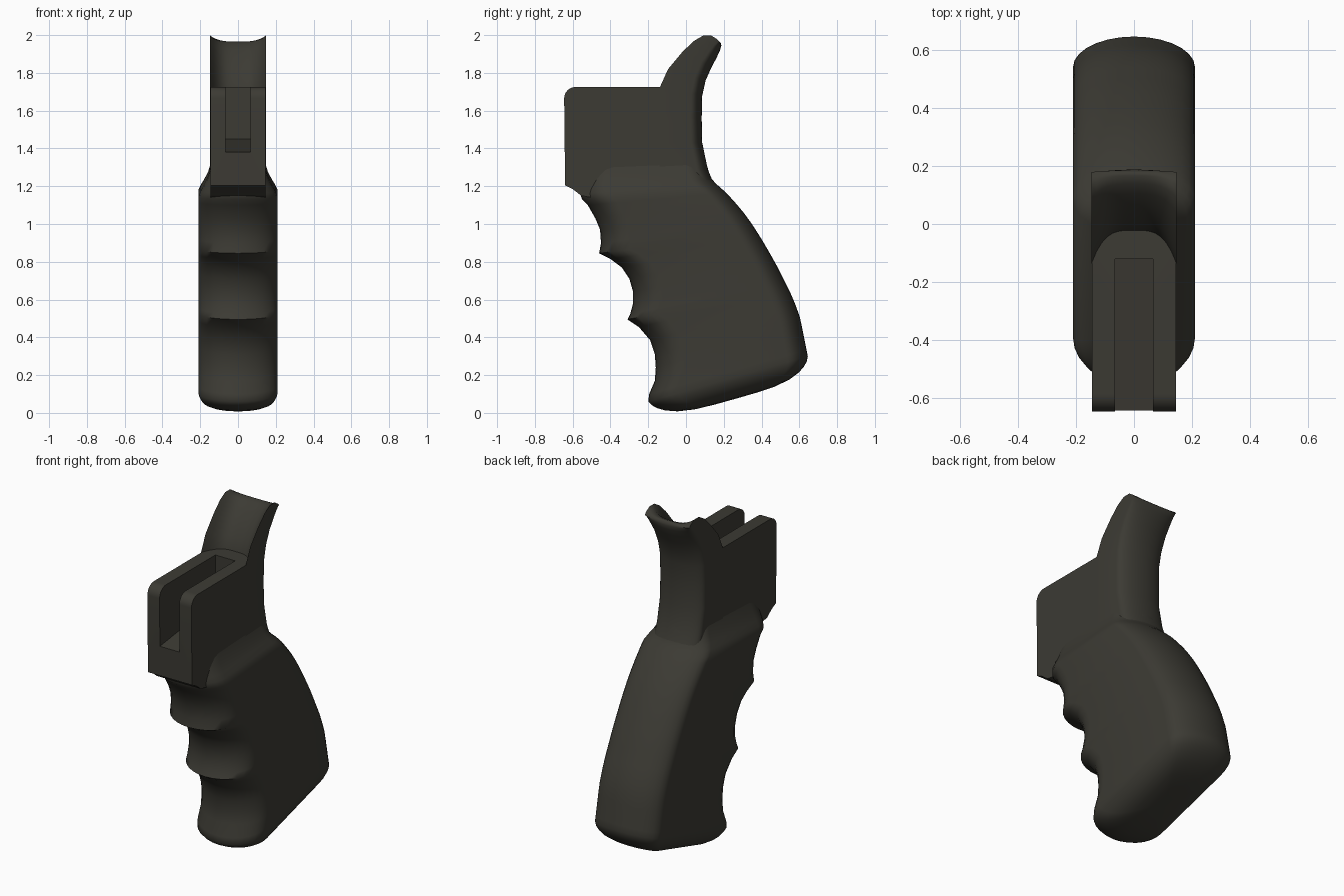
import bpy, bmesh, math
from mathutils import Vector

cube = bpy.data.objects.get("Cube")
if cube:
    bpy.data.objects.remove(cube)

polymer = bpy.data.materials.new("dark_olive_polymer")
polymer.use_nodes = True
COLOR = (0.045, 0.043, 0.034, 1)
polymer.diffuse_color = COLOR
polymer.node_tree.nodes["Principled BSDF"].inputs["Base Color"].default_value = COLOR


def finish(name, bm, angle):
    """Turn a bmesh into a smooth-by-angle object."""
    bmesh.ops.recalc_face_normals(bm, faces=bm.faces[:])
    mesh = bpy.data.meshes.new(name)
    bm.to_mesh(mesh)
    bm.free()
    mesh.materials.append(polymer)
    obj = bpy.data.objects.new(name, mesh)
    bpy.context.collection.objects.link(obj)
    bpy.ops.object.select_all(action='DESELECT')
    bpy.context.view_layer.objects.active = obj
    obj.select_set(True)
    if angle:
        bpy.ops.object.shade_smooth_by_angle(angle=math.radians(angle))
    return obj


def loft(name, rings, angle):
    """Skin a list of equal-length closed rings and cap both ends."""
    bm = bmesh.new()
    loops = [[bm.verts.new(p) for p in ring] for ring in rings]
    n = len(loops[0])
    for low, high in zip(loops, loops[1:]):
        for i in range(n):
            j = (i + 1) % n
            bm.faces.new((low[i], low[j], high[j], high[i]))
    bm.faces.new(loops[0])
    bm.faces.new(loops[-1])
    return finish(name, bm, angle)


def prism(name, outline, half_width, angle):
    """Extrude a side outline (y, z) symmetrically across x."""
    bm = bmesh.new()
    face = bm.faces.new([bm.verts.new((-half_width, y, z)) for y, z in outline])
    new = bmesh.ops.extrude_face_region(bm, geom=[face])["geom"]
    verts = [v for v in new if isinstance(v, bmesh.types.BMVert)]
    bmesh.ops.translate(bm, verts=verts, vec=(2 * half_width, 0, 0))
    return finish(name, bm, angle)


def interpolate(points, z):
    """Read y at height z on a polyline of (y, z), rising in z."""
    for (y0, z0), (y1, z1) in zip(points, points[1:]):
        if z <= z1:
            return y0 + (y1 - y0) * (z - z0) / (z1 - z0)
    return points[-1][0]


def side_arc(front, back, width, depth, steps, end):
    """Half-ellipse across x at one end of a section, from -x to +x."""
    axis = (back - front).normalized()
    start, sign = (front, 1) if end == "front" else (back, -1)
    pts = []
    for i in range(steps + 1):
        a = math.pi * (i / steps - 0.5)
        p = start + axis * sign * depth * (1 - math.cos(a))
        pts.append(Vector((width * math.sin(a), p.y, p.z)))
    return pts


# Hand grip: finger-grooved front edge, curved back edge
FRONT = [(-.20, .06), (-.195, .10), (-.165, .17), (-.16, .24), (-.165, .31),
         (-.19, .385), (-.25, .455), (-.31, .495), (-.295, .525), (-.28, .58),
         (-.28, .64), (-.30, .71), (-.34, .77), (-.40, .815), (-.46, .845),
         (-.45, .90), (-.455, .97), (-.48, 1.03), (-.52, 1.1), (-.55, 1.13),
         (-.56, 1.16), (-.56, 1.19), (-.56, 1.24), (-.55, 1.30)]
BACK = [(.645, .26), (.645, .30), (.605, .5), (.57, .6), (.47, .8), (.40, .92),
        (.33, 1.03), (.23, 1.15), (.14, 1.23), (.115, 1.29), (.09, 1.4)]
SHOULDER = [(.21, 0), (.21, 1.13), (.195, 1.17), (.165, 1.22), (.143, 1.30)]

rings = []
for y, z in FRONT:
    back_z = 0.3 + (z - 0.06) * 0.83
    front = Vector((0, y, z))
    back = Vector((0, interpolate(BACK, back_z), back_z))
    width = interpolate(SHOULDER, z)
    rings.append(side_arc(front, back, width, 0.16, 14, "front")
                 + side_arc(front, back, width, 0.11, 14, "back")[::-1])

# Domed underside of the grip
base = rings[0]
centre = sum(base, Vector()) / len(base)
down = Vector((0, 0.28, -0.96))
for s in (0.97, 0.92, 0.84, 0.7, 0.5, 0.25, 0.05):
    sag = 0.112 * (1 - s ** 4) ** 0.7
    rings.insert(0, [centre + (p - centre) * s + down * sag for p in base])
loft("hand_grip", rings, 60)

# Neck and tang: rounded back, hollowed front; (back y, z, front y, z, hollow)
TANG = [(.14, 1.23, -.14, 1.21, .4), (.115, 1.29, -.14, 1.28, .45),
        (.086, 1.43, -.14, 1.43, .48), (.083, 1.56, -.14, 1.6, .48),
        (.086, 1.68, -.14, 1.72, .48), (.104, 1.76, -.095, 1.82, .5),
        (.135, 1.83, -.02, 1.91, .5), (.162, 1.88, .04, 1.968, .52),
        (.18, 1.92, .09, 1.997, .54), (.187, 1.945, .135, 1.997, .6),
        (.184, 1.957, .165, 1.978, .6)]
rings = []
for by, bz, fy, fz, hollow in TANG:
    back, front = Vector((0, by, bz)), Vector((0, fy, fz))
    span = back - front
    ring = side_arc(front, back, 0.147, min(0.06, span.length * 0.35), 16, "back")
    for i in range(17):
        u = 1 - i / 8
        p = front + span * hollow * (1 - abs(u) ** 3.5)
        ring.append(Vector((0.147 * u, p.y, p.z)))
    rings.append(ring)
loft("neck_and_tang", rings, 50)

# Mounting block with a rounded upper front corner
corner = [(-.585 - .06 * math.cos(a), 1.665 + .06 * math.sin(a))
          for a in (math.pi / 2 * i / 8 for i in range(9))]
block = prism("mounting_block", corner + [(0, 1.725), (0, 1.2), (-.5, 1.14),
              (-.555, 1.15), (-.6, 1.185), (-.64, 1.205)], 0.145, 0)

# Open slot with a sloping floor
cutter = prism("slot_cutter", [(-.8, 1.36), (-.12, 1.45), (-.12, 1.9), (-.8, 1.9)],
               0.065, 0)
cutter.hide_render = True
cut = block.modifiers.new("slot", 'BOOLEAN')
cut.operation = 'DIFFERENCE'
cut.solver = 'EXACT'
cut.object = cutter
bpy.context.view_layer.objects.active = block
bpy.ops.object.modifier_apply(modifier="slot")
bpy.data.objects.remove(cutter)
bpy.ops.object.select_all(action='DESELECT')
block.select_set(True)
bpy.ops.object.shade_smooth_by_angle(angle=math.radians(25))
